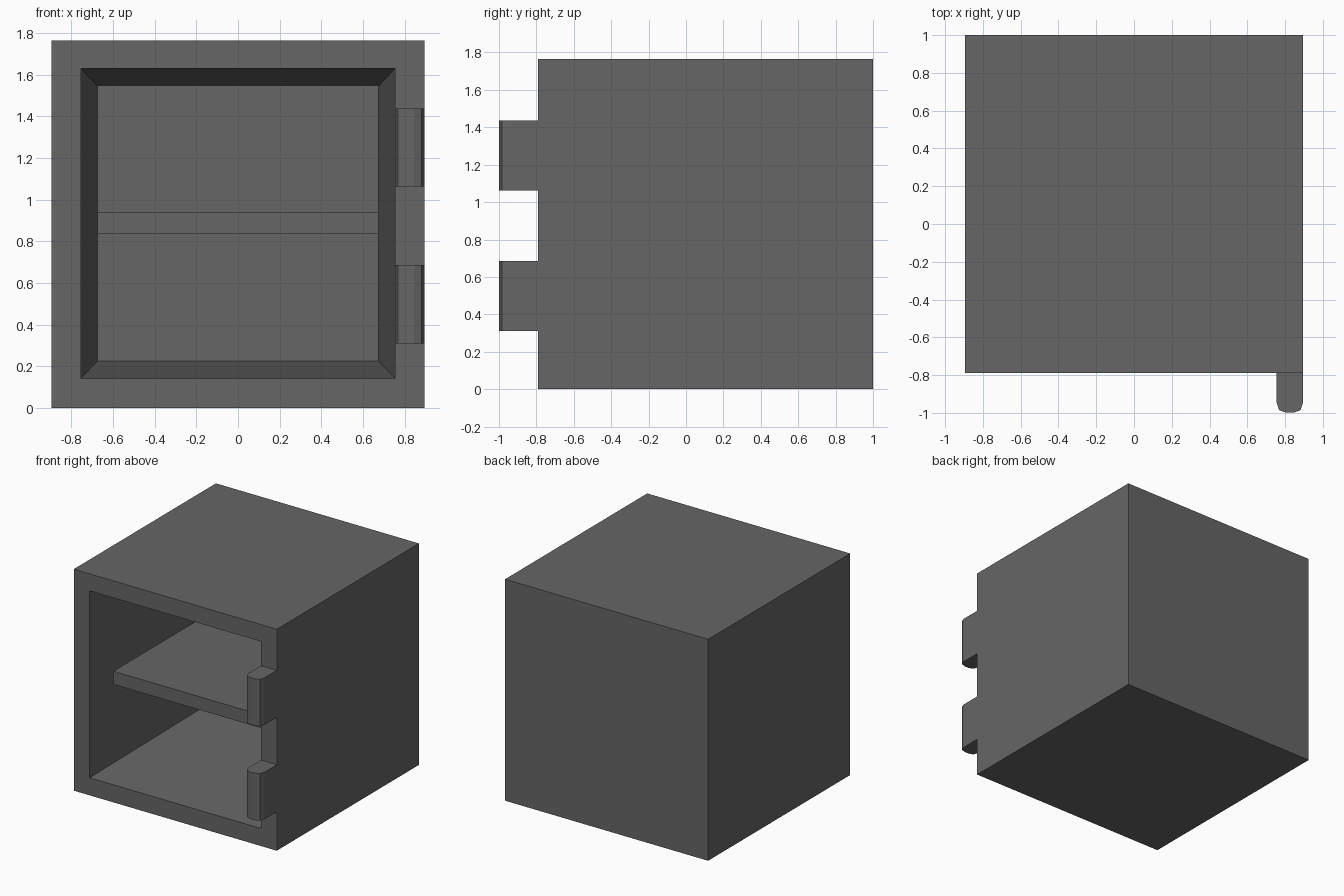
import bpy, bmesh

if "Cube" in bpy.data.objects:
    bpy.data.objects.remove(bpy.data.objects["Cube"])

gray = bpy.data.materials.new("dark_gray")
gray.diffuse_color = (0.133, 0.133, 0.133, 1.0)
gray.use_nodes = True
gray.node_tree.nodes["Principled BSDF"].inputs["Base Color"].default_value = gray.diffuse_color


def finish(name, bm):
    bmesh.ops.recalc_face_normals(bm, faces=bm.faces[:])
    mesh = bpy.data.meshes.new(name)
    bm.to_mesh(mesh)
    bm.free()
    mesh.materials.append(gray)
    obj = bpy.data.objects.new(name, mesh)
    bpy.context.collection.objects.link(obj)
    return obj


def rect(bm, half_w, z0, z1, y):
    return [bm.verts.new((x, y, z)) for x, z in
            ((-half_w, z0), (half_w, z0), (half_w, z1), (-half_w, z1))]


# Cabinet shell: rings from the back, round the front rim and into a tapering cavity
bm = bmesh.new()
rings = [rect(bm, 0.895, 0.0, 1.765, 1.0),
         rect(bm, 0.895, 0.0, 1.765, -0.79),
         rect(bm, 0.755, 0.14, 1.63, -0.79),
         rect(bm, 0.675, 0.225, 1.545, 0.86)]
for a, b in zip(rings, rings[1:]):
    for i in range(4):
        j = (i + 1) % 4
        bm.faces.new((a[i], a[j], b[j], b[i]))
bm.faces.new(rings[0])
bm.faces.new(rings[-1])
finish("cabinet_shell", bm)

# Shelf standing out from the back wall
bm = bmesh.new()
a, b = rect(bm, 0.675, 0.835, 0.94, 0.86), rect(bm, 0.675, 0.835, 0.94, -0.605)
for i in range(4):
    j = (i + 1) % 4
    bm.faces.new((a[i], a[j], b[j], b[i]))
bm.faces.new(a)
bm.faces.new(b)
finish("shelf", bm)

# Hinge knuckles with a rounded front
profile = [(0.755, -0.79), (0.755, -0.945), (0.768, -0.985), (0.805, -0.999),
           (0.845, -0.999), (0.882, -0.985), (0.895, -0.945), (0.895, -0.79)]
for name, z0 in (("lower_hinge", 0.31), ("upper_hinge", 1.062)):
    bm = bmesh.new()
    base = bm.faces.new([bm.verts.new((x, y, z0)) for x, y in profile])
    top = bmesh.ops.extrude_face_region(bm, geom=[base])["geom"]
    bmesh.ops.translate(bm, vec=(0, 0, 0.375),
                        verts=[v for v in top if isinstance(v, bmesh.types.BMVert)])
    finish(name, bm)
